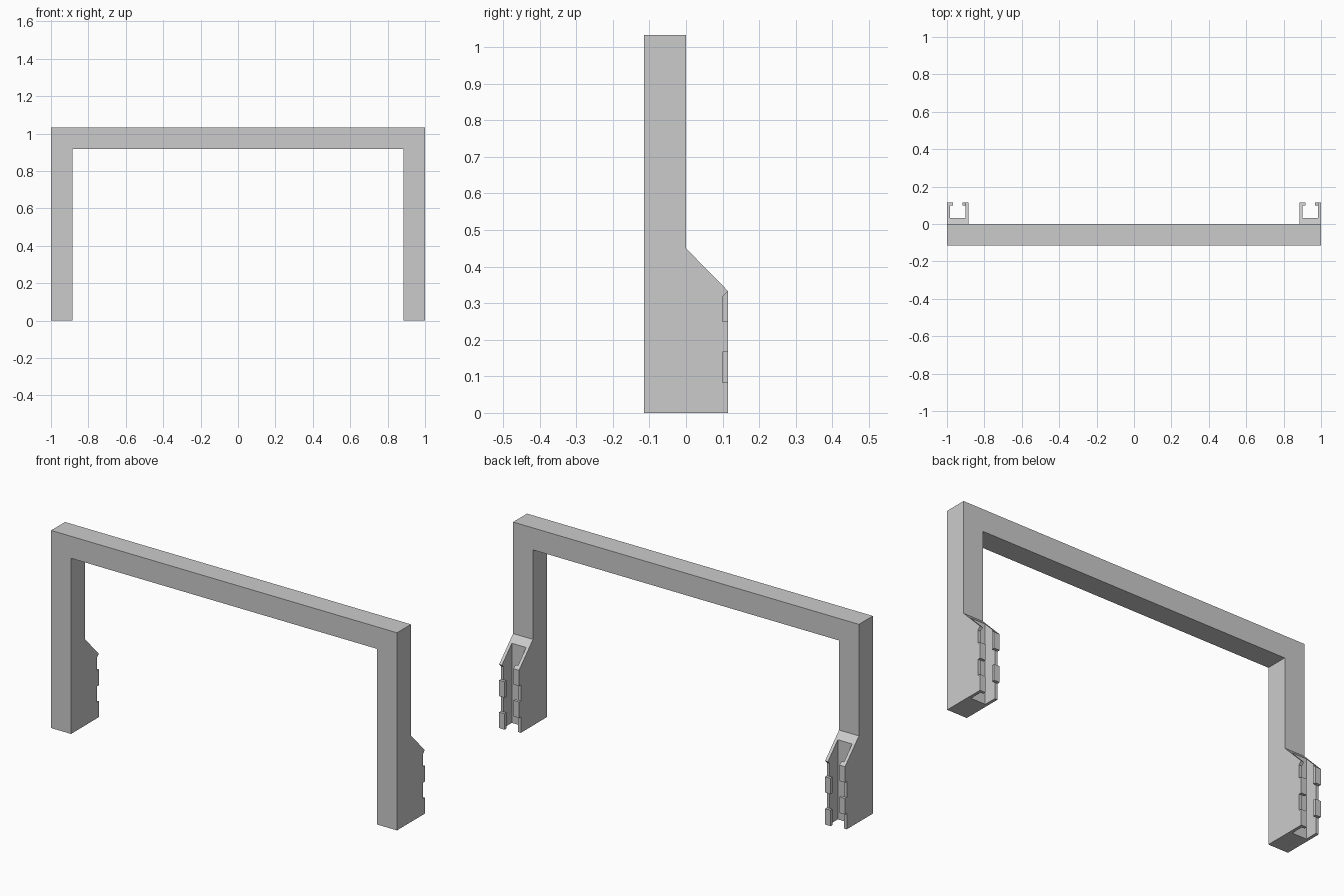
import bpy, bmesh
from mathutils import Vector

if "Cube" in bpy.data.objects:
    bpy.data.objects.remove(bpy.data.objects["Cube"])

D = 0.115      # bar thickness
T = 0.016      # clip wall thickness
L = 0.100      # depth where the snap tabs begin
H = 1.033      # total height


def prism(name, pts, axis, a, b):
    """Extrude a closed profile along x (points are y,z) or y (points are x,z)."""
    bm = bmesh.new()
    if axis == 'x':
        vs = [bm.verts.new((a, p, q)) for p, q in pts]
        move = Vector((b - a, 0, 0))
    else:
        vs = [bm.verts.new((p, a, q)) for p, q in pts]
        move = Vector((0, b - a, 0))
    face = bm.faces.new(vs)
    ext = bmesh.ops.extrude_face_region(bm, geom=[face])
    bmesh.ops.translate(bm, vec=move,
                        verts=[g for g in ext['geom'] if isinstance(g, bmesh.types.BMVert)])
    bmesh.ops.recalc_face_normals(bm, faces=bm.faces)
    me = bpy.data.meshes.new(name)
    bm.to_mesh(me)
    bm.free()
    ob = bpy.data.objects.new(name, me)
    bpy.context.collection.objects.link(ob)
    return ob


# Main frame: an upside-down U
i = 1 - D
prism("arch_frame", [(-1, 0), (-i, 0), (-i, H - D), (i, H - D), (i, 0),
                     (1, 0), (1, H), (-1, H)], 'y', -D, 0)

# Wall profiles with alternating notches
right_wall = [(0, 0), (D, 0), (D, .083), (L, .083), (L, .167), (D, .167),
              (D, .25), (L, .25), (L, .318), (D, .333), (0, .45)]
left_wall = [(0, 0), (L, 0), (L, .083), (D, .083), (D, .167), (L, .167),
             (L, .25), (D, .25), (D, .333), (0, .45)]


def tab(z0, z1, slope=0.0):
    return [(L, z0), (D, z0), (D, z1), (L, z1 + slope)]


# Snap-on channel clips behind each leg
for side, x0 in (("left", -1), ("right", 1 - D)):
    x1 = x0 + D
    prism(side + "_clip_back", [(0, 0), (.033, 0), (.033, .4164), (0, .45)],
          'x', x0 + T, x1 - T)
    prism(side + "_clip_wall_a", left_wall, 'x', x0, x0 + T)
    prism(side + "_clip_wall_b", right_wall, 'x', x1 - T, x1)
    # Inward lips on the tabs
    for n, (z0, z1, s) in enumerate(((.083, .167, 0), (.25, .333, .015))):
        prism(f"{side}_clip_lip_a{n}", tab(z0, z1, s), 'x', x0 + T, x0 + 2 * T)
    for n, (z0, z1) in enumerate(((0, .083), (.167, .25))):
        prism(f"{side}_clip_lip_b{n}", tab(z0, z1), 'x', x1 - 2 * T, x1 - T)
